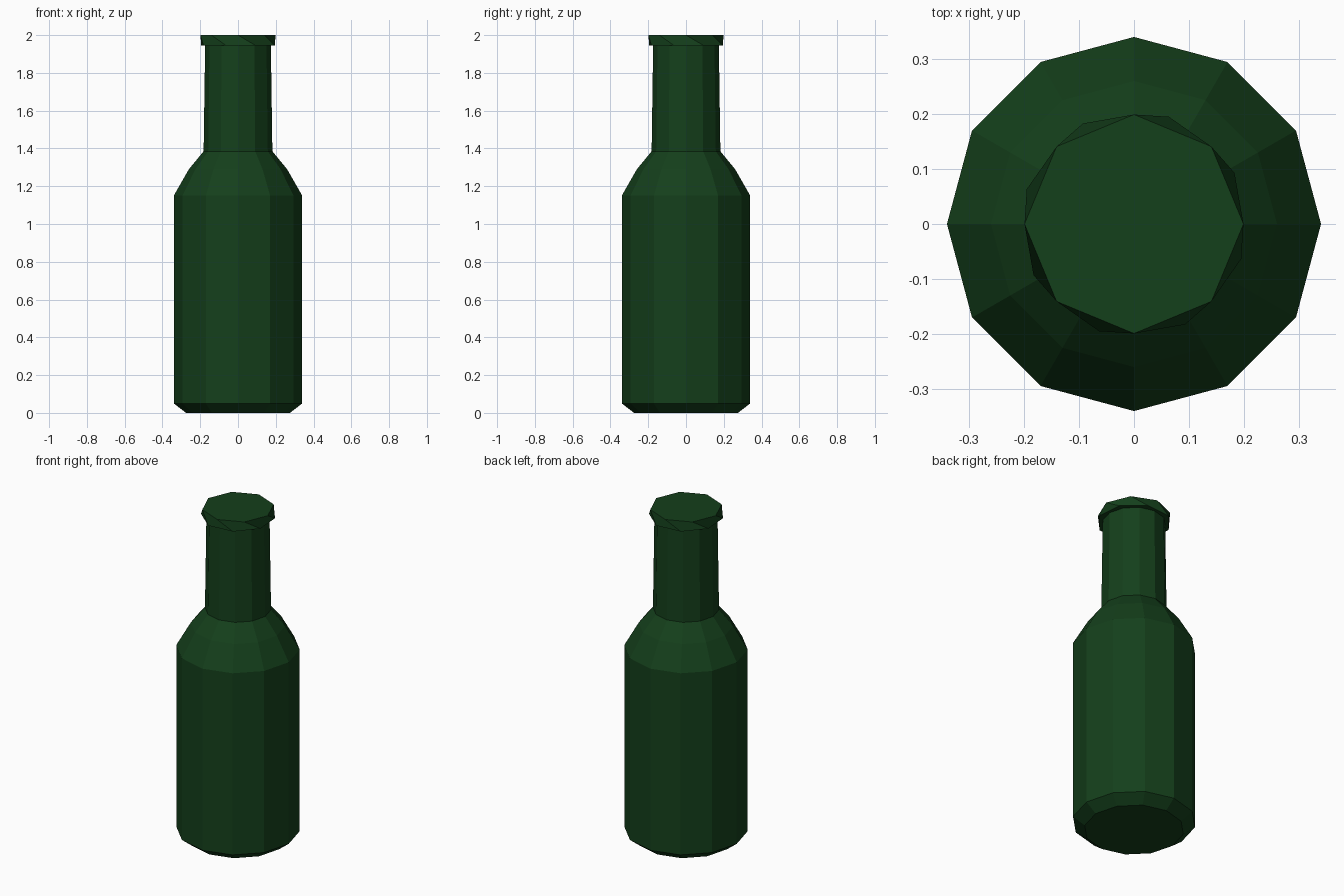
import bpy, bmesh
from math import radians, cos, sin, pi

if "Cube" in bpy.data.objects:
    bpy.data.objects.remove(bpy.data.objects["Cube"])

glass = bpy.data.materials.new("green_glass")
glass.diffuse_color = (0.007, 0.05, 0.011, 1)
glass.use_nodes = True
glass.node_tree.nodes["Principled BSDF"].inputs["Base Color"].default_value = glass.diffuse_color


def lathe(name, rings, cap_start=False, cap_end=False, closed=False):
    """Join rings of (sides, radius, z, angle offset in degrees)."""
    bm = bmesh.new()
    loops = []
    for n, r, z, a in rings:
        vs = [bm.verts.new((r * cos(2 * pi * i / n + radians(a)),
                            r * sin(2 * pi * i / n + radians(a)), z)) for i in range(n)]
        es = [bm.edges.new((vs[i], vs[(i + 1) % n])) for i in range(n)]
        loops.append((vs, es))
    pairs = list(zip(loops, loops[1:]))
    if closed:
        pairs.append((loops[-1], loops[0]))
    for (va, ea), (vb, eb) in pairs:
        if len(va) == len(vb):
            n = len(va)
            for i in range(n):
                j = (i + 1) % n
                bm.faces.new((va[i], va[j], vb[j], vb[i]))
        else:
            bmesh.ops.bridge_loops(bm, edges=ea + eb)
    if cap_start:
        bm.faces.new(loops[0][0])
    if cap_end:
        bm.faces.new(loops[-1][0])
    # Split twisted quads into clean facets
    bmesh.ops.recalc_face_normals(bm, faces=bm.faces[:])
    me = bpy.data.meshes.new(name)
    bm.to_mesh(me)
    bm.free()
    ob = bpy.data.objects.new(name, me)
    bpy.context.collection.objects.link(ob)
    me.materials.append(glass)
    return ob


# Body with chamfered base, two-step shoulder and neck
lathe("bottle_body", [
    (12, 0.275, 0.00, 0), (12, 0.34, 0.05, 0), (12, 0.34, 1.15, 0),
    (12, 0.26, 1.29, 0), (12, 0.182, 1.385, 0), (12, 0.174, 1.945, 0),
], cap_start=True)

# Faceted lip: octagon on top, turned octagon below, seven-sided bore inside
lathe("bottle_lip", [
    (8, 0.155, 1.945, 27), (8, 0.205, 1.945, 27), (8, 0.199, 2.0, 0),
    (7, 0.115, 2.0, 29), (7, 0.115, 1.40, 49),
], cap_end=True)
